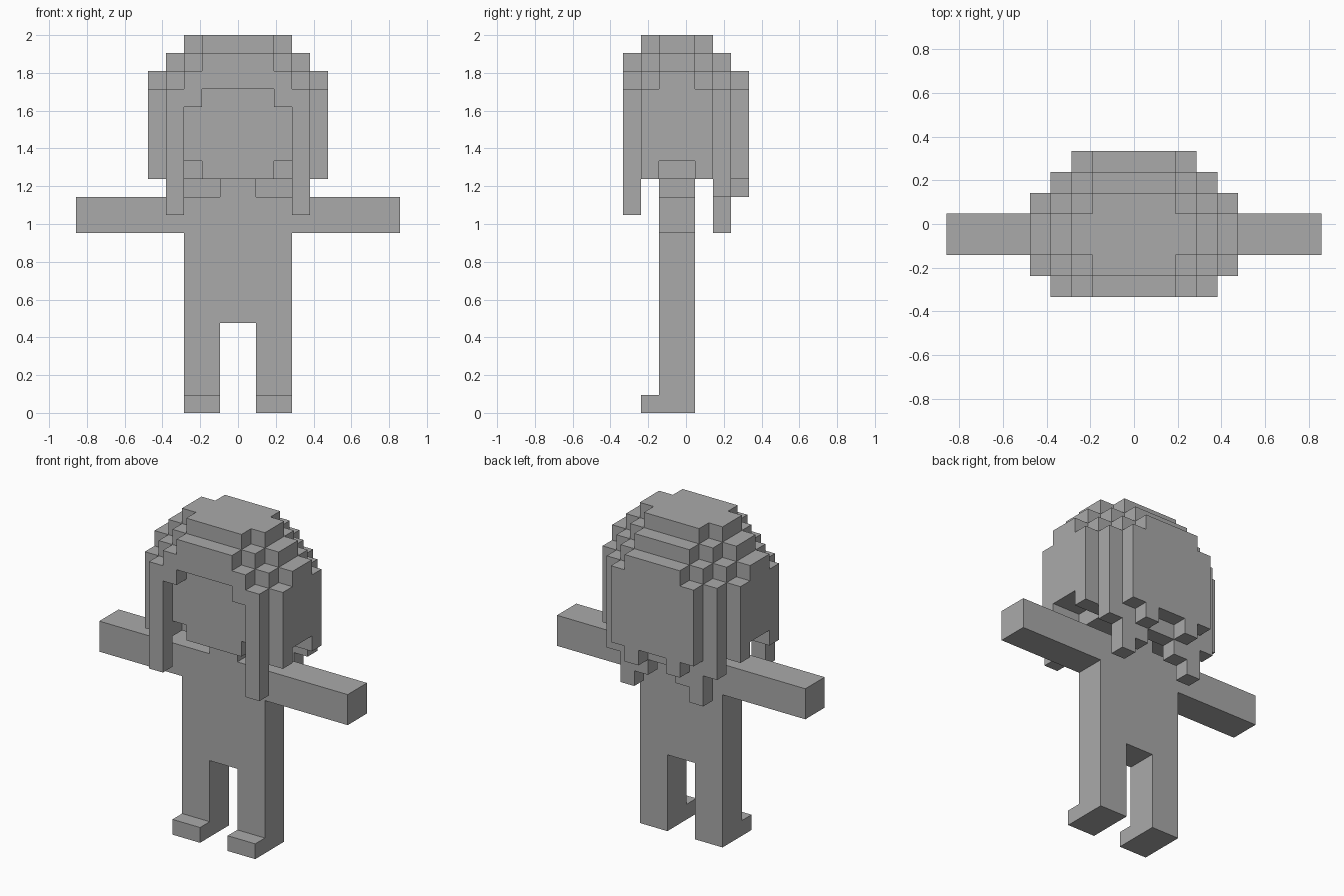
import bpy, bmesh
from mathutils import Vector

if "Cube" in bpy.data.objects:
    bpy.data.objects.remove(bpy.data.objects["Cube"])

U = 2 / 21  # one block

grey = bpy.data.materials.new("plain_grey")
grey.diffuse_color = (0.4, 0.4, 0.4, 1)
grey.use_nodes = True
grey.node_tree.nodes["Principled BSDF"].inputs["Base Color"].default_value = grey.diffuse_color


def cells(*boxes):
    """Block cells of boxes (x0, x1, y0, y1, z0, z1), mirrored over x = 0."""
    out = set()
    for x0, x1, y0, y1, z0, z1 in boxes:
        for x in range(x0, x1):
            for y in range(y0, y1):
                for z in range(z0, z1):
                    out |= {(x, y, z), (-1 - x, y, z)}
    return out


DIRS = [Vector(d) for d in ((1, 0, 0), (-1, 0, 0), (0, 1, 0), (0, -1, 0), (0, 0, 1), (0, 0, -1))]


def build(name, part):
    """Outer skin of a set of block cells, with flat areas merged."""
    bm = bmesh.new()
    verts = {}

    def vert(p):
        key = tuple(round(c) for c in p)
        if key not in verts:
            x, y, z = key
            verts[key] = bm.verts.new((x * U, (y - 3.5) * U, z * U))
        return verts[key]

    for c in sorted(part):
        mid = Vector(c) + Vector((0.5, 0.5, 0.5))
        for n in DIRS:
            if tuple(int(a + b) for a, b in zip(c, n)) in part:
                continue
            a = Vector((n.y, n.z, n.x))
            b = n.cross(a)
            ring = [mid + (n + a * s + b * t) / 2 for s, t in ((1, 1), (-1, 1), (-1, -1), (1, -1))]
            bm.faces.new([vert(p) for p in ring])
    bm.normal_update()
    bmesh.ops.dissolve_limit(bm, angle_limit=0.01, verts=bm.verts, edges=bm.edges)
    mesh = bpy.data.meshes.new(name)
    bm.to_mesh(mesh)
    bm.free()
    mesh.materials.append(grey)
    bpy.context.collection.objects.link(bpy.data.objects.new(name, mesh))


# legs with feet, one per side
legs = cells((1, 3, 2, 4, 0, 5), (1, 3, 1, 2, 0, 1))
build("right_leg", {c for c in legs if c[0] >= 0})
build("left_leg", {c for c in legs if c[0] < 0})

# torso with outstretched arms and neck
build("torso_and_arms", cells((0, 3, 2, 4, 5, 12), (3, 9, 2, 4, 10, 12), (0, 1, 2, 4, 12, 13)))

# head with rounded jaw
head = cells((0, 3, 1, 5, 14, 18), (0, 3, 2, 4, 13, 14), (0, 2, 1, 5, 13, 14))
build("head", head)

# hair dome: half width of each row, front to back, per layer
dome = {17: (4, 5, 5, 5, 5, 4, 3), 18: (3, 4, 5, 5, 4, 3, 2),
        19: (2, 3, 4, 4, 3, 2, 0), 20: (0, 2, 3, 3, 2, 0, 0)}
hair = cells(*[(0, w, y, y + 1, z, z + 1) for z, row in dome.items() for y, w in enumerate(row)])
hair -= cells((0, 2, 0, 1, 17, 18))  # forehead opening

# front locks, side panels and back locks
hair |= cells((3, 4, 0, 1, 11, 17),
              (3, 5, 1, 5, 14, 17), (3, 5, 1, 2, 13, 14), (3, 5, 4, 5, 13, 14),
              (0, 4, 5, 6, 12, 17), (2, 3, 5, 6, 10, 12), (1, 2, 5, 6, 11, 12),
              (0, 3, 6, 7, 13, 17), (1, 2, 6, 7, 12, 13))
build("hair", hair - head)
